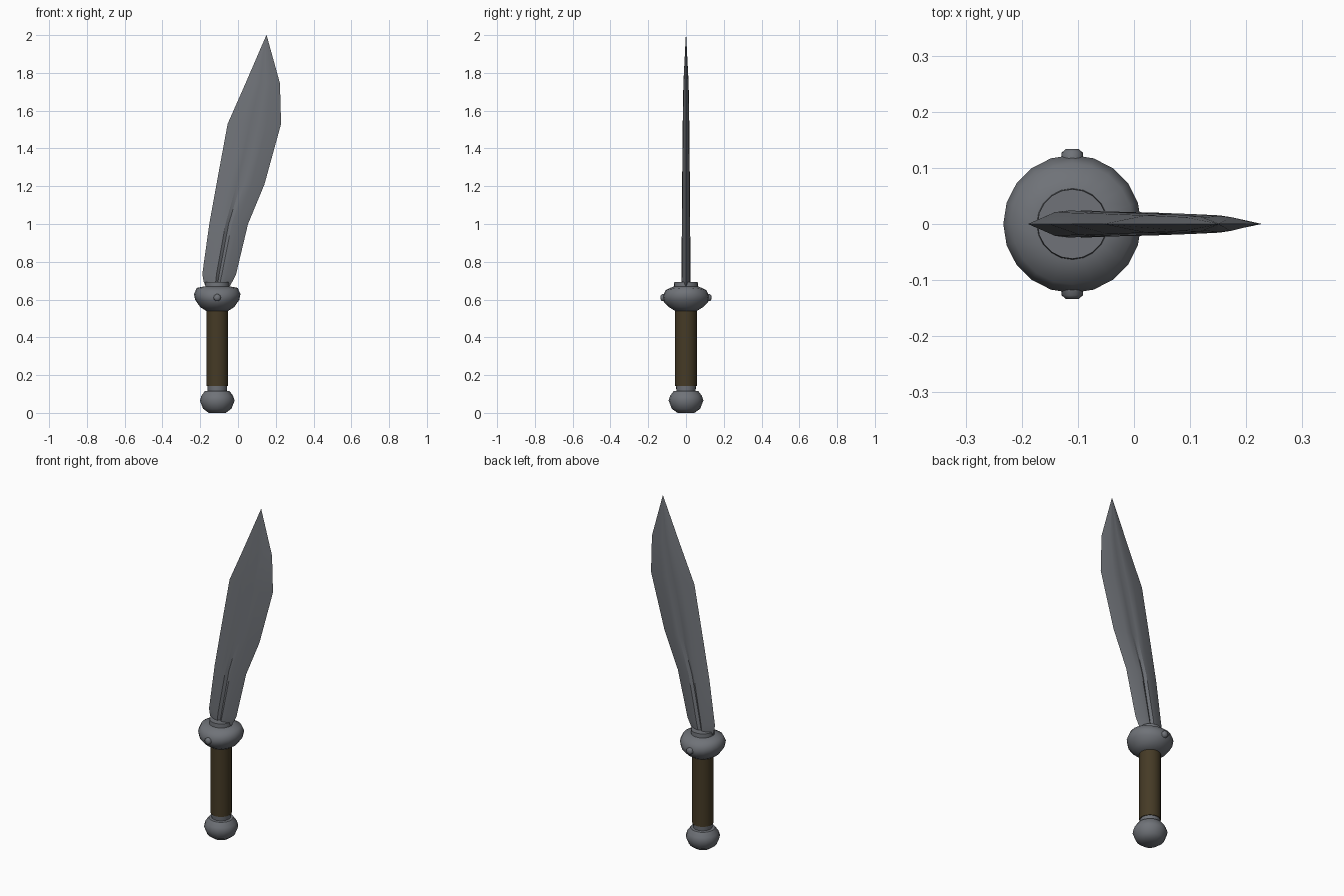
import bpy, bmesh, math
from mathutils import Matrix

if "Cube" in bpy.data.objects:
    bpy.data.objects.remove(bpy.data.objects["Cube"])

AXIS = -0.11  # x position of the handle axis


def material(name, rgb):
    m = bpy.data.materials.new(name)
    m.diffuse_color = (*rgb, 1)
    m.use_nodes = True
    m.node_tree.nodes["Principled BSDF"].inputs["Base Color"].default_value = m.diffuse_color
    return m


STEEL = material("dark steel", (0.16, 0.17, 0.188))
WOOD = material("brown grip", (0.06, 0.043, 0.019))


def finish(name, bm, mat, angle):
    bmesh.ops.recalc_face_normals(bm, faces=bm.faces)
    me = bpy.data.meshes.new(name)
    bm.to_mesh(me)
    bm.free()
    me.materials.append(mat)
    ob = bpy.data.objects.new(name, me)
    bpy.context.collection.objects.link(ob)
    bpy.ops.object.select_all(action='DESELECT')
    ob.select_set(True)
    bpy.context.view_layer.objects.active = ob
    bpy.ops.object.shade_smooth_by_angle(angle=math.radians(angle))
    return ob


def skin(bm, rings):
    """Bridge a list of closed vertex rings and cap both ends."""
    n = len(rings[0])
    for a, b in zip(rings, rings[1:]):
        for i in range(n):
            j = (i + 1) % n
            bm.faces.new((a[i], a[j], b[j], b[i]))
    bm.faces.new(rings[0])
    bm.faces.new(rings[-1])


def lathe(name, profile, mat, sides=20, angle=40, matrix=None):
    """Revolve (radius, z) points round the local z axis."""
    bm = bmesh.new()
    rings = [[bm.verts.new((r * math.cos(2 * math.pi * i / sides),
                            r * math.sin(2 * math.pi * i / sides), z))
              for i in range(sides)] for r, z in profile]
    skin(bm, rings)
    bm.transform(matrix or Matrix.Translation((AXIS, 0, 0)))
    return finish(name, bm, mat, angle)


# Pommel, its neck, and the grip
lathe("pommel", [(0.045, 0.0), (0.075, 0.022), (0.092, 0.065),
                 (0.084, 0.09), (0.066, 0.115), (0.05, 0.117)], STEEL, 16)
lathe("pommel_neck", [(0.05, 0.105), (0.053, 0.147)], STEEL)
lathe("grip", [(0.057, 0.143), (0.057, 0.548)], WOOD)

# Guard: a round bulb whose widest line rises towards the blade edges
guard = lathe("guard", [(0.055, 0.538), (0.09, 0.56), (0.117, 0.587),
                        (0.123, 0.617), (0.108, 0.65), (0.065, 0.67)],
              STEEL, 20, 60)
for v in guard.data.vertices:
    dx = v.co.x - AXIS
    r2 = dx * dx + v.co.y ** 2
    if r2 > 0.1 ** 2:
        v.co.z += 0.012 * dx * dx / r2
lathe("blade_collar", [(0.064, 0.66), (0.062, 0.693)], STEEL)

# Rivets on the front and back of the guard
for side, tag in ((1, "front"), (-1, "back")):
    mat = Matrix.Translation((AXIS, 0, 0.61)) @ Matrix.Rotation(side * math.pi / 2, 4, 'X')
    lathe("rivet_" + tag, [(0.02, 0.11), (0.019, 0.127), (0.011, 0.134)],
          STEEL, 10, 60, mat)

# Blade: left x, right x, height, half thickness, groove depth (share)
stations = [
    (-0.168, -0.05, 0.66, 0.024, 0.5),
    (-0.182, -0.03, 0.695, 0.024, 0.5),
    (-0.189, -0.01, 0.735, 0.024, 0.48),
    (-0.152, 0.053, 1.0, 0.022, 0.38),
    (-0.114, 0.14, 1.21, 0.0205, 0.28),
    (-0.055, 0.228, 1.53, 0.0175, 0.2),
    (0.04, 0.222, 1.745, 0.014, 0.15),
    (0.15, 0.1515, 2.0, 0.0008, 0.0),
]
section = [(0.27, 0.88), (0.42, 1.0), (0.5, None), (0.58, 1.0), (0.73, 0.88)]
bm = bmesh.new()
rings = []
for left, right, z, t, groove in stations:
    half = [(left + (right - left) * f, t * (1 - groove if h is None else h))
            for f, h in section]
    loop = ([(left, 0)] + [(x, -y) for x, y in half] + [(right, 0)]
            + half[::-1])
    rings.append([bm.verts.new((x, y, z)) for x, y in loop])
skin(bm, rings)
finish("blade", bm, STEEL, 25)
